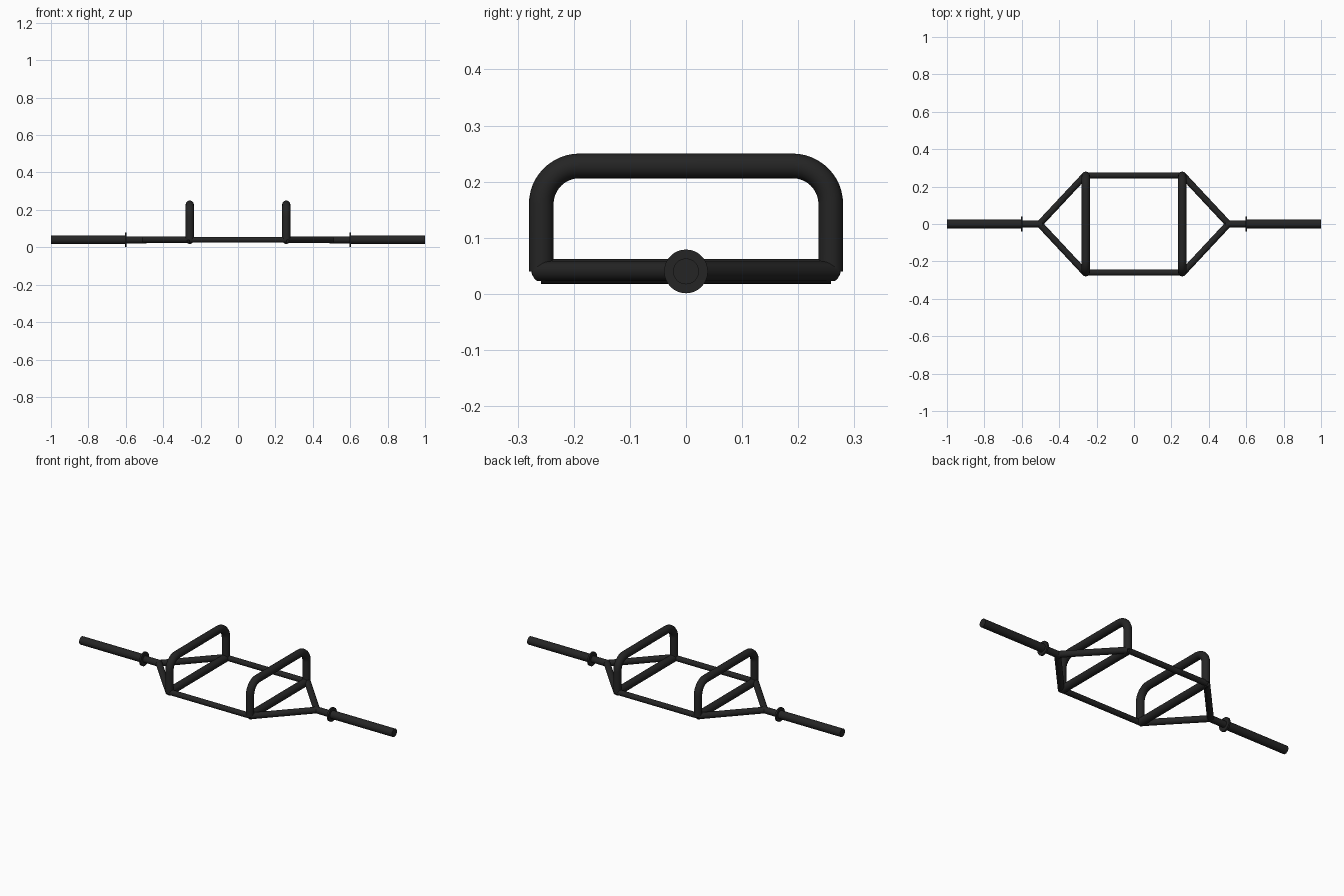
import bpy, math
from mathutils import Vector

if "Cube" in bpy.data.objects:
    bpy.data.objects.remove(bpy.data.objects["Cube"])

Z = 0.04          # height of the frame's centreline
HALF = 0.26       # half size of the square middle of the frame

black = bpy.data.materials.new("black_steel")
black.diffuse_color = (0.018, 0.018, 0.018, 1)
black.use_nodes = True
black.node_tree.nodes["Principled BSDF"].inputs["Base Color"].default_value = black.diffuse_color


def finish(ob, name):
    ob.name = name
    ob.data.materials.append(black)
    bpy.ops.object.select_all(action='DESELECT')
    ob.select_set(True)
    bpy.context.view_layer.objects.active = ob
    bpy.ops.object.shade_smooth_by_angle(angle=math.radians(40))


def rod(name, a, b, r):
    """Capped round bar between two points."""
    a, b = Vector(a), Vector(b)
    bpy.ops.mesh.primitive_cylinder_add(vertices=32, radius=r, depth=(b - a).length,
                                        location=(a + b) / 2)
    ob = bpy.context.object
    ob.rotation_mode = 'QUATERNION'
    ob.rotation_quaternion = (b - a).to_track_quat('Z', 'Y')
    finish(ob, name)


def bent_handle(name, x):
    """Upright hoop with rounded top corners, swept along a path."""
    w, top, bend = 0.258, 0.228, 0.068
    pts = [(x, w, Z)]
    for cy, start in ((w - bend, 0), (bend - w, 90)):
        for i in range(13):
            t = math.radians(start + 90 * i / 12)
            pts.append((x, cy + bend * math.cos(t), top - bend + bend * math.sin(t)))
    pts.append((x, -w, Z))
    cu = bpy.data.curves.new(name, 'CURVE')
    cu.dimensions = '3D'
    cu.bevel_depth = 0.022
    cu.bevel_resolution = 6
    cu.use_fill_caps = True
    sp = cu.splines.new('POLY')
    sp.points.add(len(pts) - 1)
    for p, co in zip(sp.points, pts):
        p.co = (*co, 1)
    ob = bpy.data.objects.new(name, cu)
    bpy.context.collection.objects.link(ob)
    bpy.ops.object.select_all(action='DESELECT')
    ob.select_set(True)
    bpy.context.view_layer.objects.active = ob
    bpy.ops.object.convert(target='MESH')
    finish(bpy.context.object, name)


# Front and back long bars
for s, side in ((-1, "front"), (1, "back")):
    rod(side + "_bar", (-HALF, s * HALF, Z), (HALF, s * HALF, Z), 0.0155)

for s, side in ((-1, "left"), (1, "right")):
    # Cross bar and raised handle
    rod(side + "_cross_bar", (s * 0.258, -0.258, Z), (s * 0.258, 0.258, Z), 0.022)
    bent_handle(side + "_handle", s * 0.258)
    # Diagonals meeting at the neck
    for t, end in ((-1, "front"), (1, "back")):
        rod(f"{side}_{end}_diagonal", (s * HALF, t * 0.262, Z), (s * 0.505, 0, Z), 0.0175)
    # Neck, collar and plate sleeve
    rod(side + "_neck", (s * 0.49, 0, Z), (s * 0.6, 0, Z), 0.0185)
    rod(side + "_collar", (s * 0.595, 0, Z), (s * 0.605, 0, Z), 0.039)
    rod(side + "_sleeve", (s * 0.6, 0, Z), (s * 1.0, 0, Z), 0.023)
